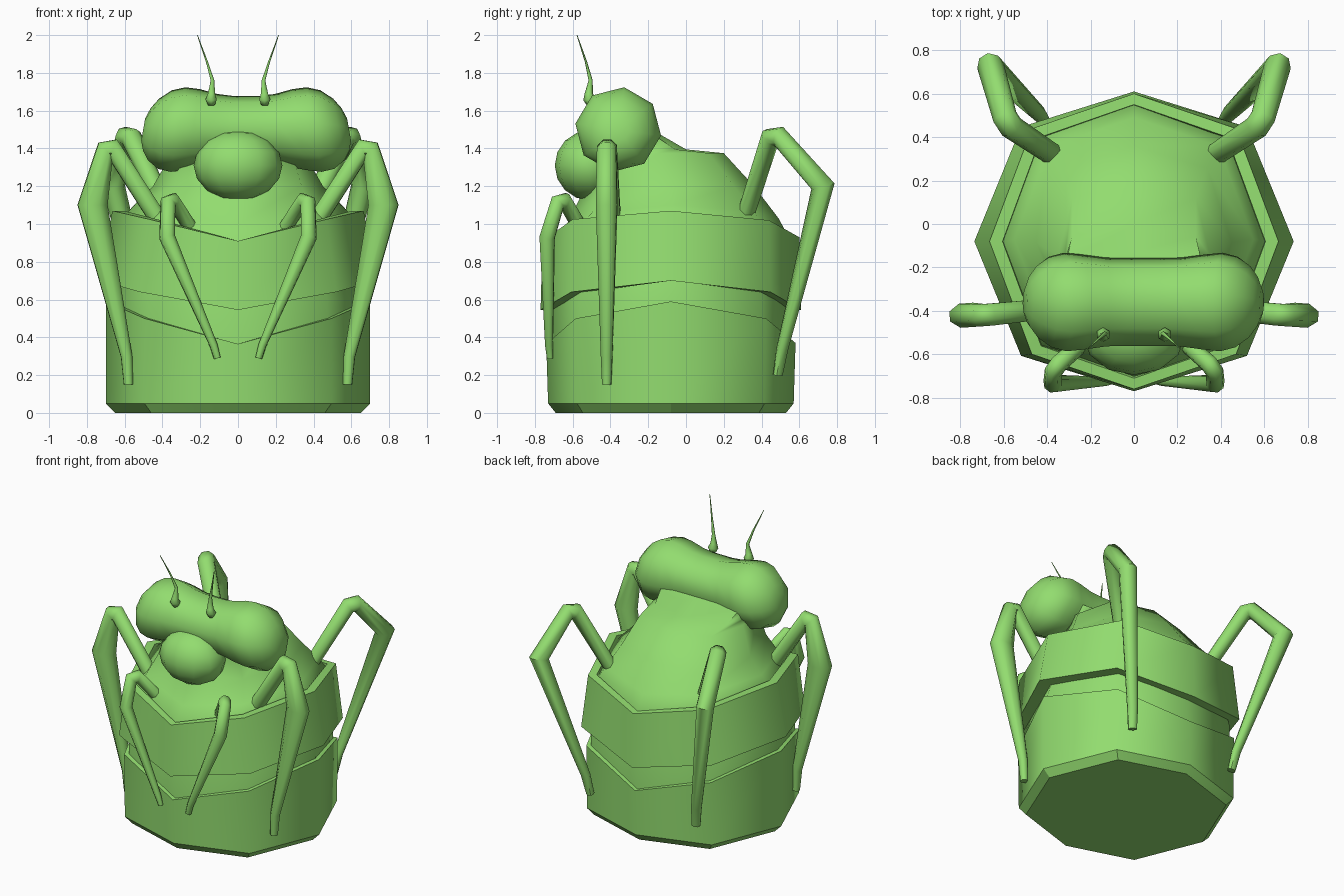
import bpy
import bmesh
from math import sin, cos, pi, radians
from mathutils import Vector

if "Cube" in bpy.data.objects:
    bpy.data.objects.remove(bpy.data.objects["Cube"], do_unlink=True)

GREEN = (0.29, 0.72, 0.16, 1)
green = bpy.data.materials.new("leaf green")
green.use_nodes = True
green.diffuse_color = GREEN
green.node_tree.nodes["Principled BSDF"].inputs["Base Color"].default_value = GREEN
CY = -0.08  # depth of the body axis


def finish(name, bm, angle):
    bmesh.ops.recalc_face_normals(bm, faces=bm.faces)
    mesh = bpy.data.meshes.new(name)
    bm.to_mesh(mesh)
    bm.free()
    mesh.materials.append(green)
    obj = bpy.data.objects.new(name, mesh)
    bpy.context.collection.objects.link(obj)
    bpy.ops.object.select_all(action='DESELECT')
    obj.select_set(True)
    bpy.context.view_layer.objects.active = obj
    bpy.ops.object.shade_smooth_by_angle(angle=radians(angle))


def loft(name, rings, angle=55):
    """Skin a list of equal-length point rings and cap both ends."""
    bm = bmesh.new()
    loops = [[bm.verts.new(p) for p in ring] for ring in rings]
    n = len(loops[0])
    for a, b in zip(loops, loops[1:]):
        for i in range(n):
            j = (i + 1) % n
            bm.faces.new((a[i], a[j], b[j], b[i]))
    bm.faces.new(loops[0])
    bm.faces.new(loops[-1])
    finish(name, bm, angle)


def octagon(rx, ry, heights, cy=CY, corner=1.0):
    """Eight-sided ring, deeper at its corners; corner widens them sideways.
    Heights run front, front corner, side, back corner, back."""
    if not isinstance(heights, tuple):
        heights = (heights,) * 5
    ring = []
    for i in range(8):
        wide, deep = (corner, 1.08) if i % 2 else (1, 1)
        ring.append(Vector((rx * wide * sin(i * pi / 4), cy - ry * deep * cos(i * pi / 4),
                            heights[min(i, 8 - i)])))
    return ring


def tube(name, pts, radii, normal, sides=8, angle=50):
    """Tapered tube; radii are pairs (in the bend plane, across it)."""
    normal = normal.normalized()
    rings = []
    for k, p in enumerate(pts):
        t = Vector()
        if k:
            t += (p - pts[k - 1]).normalized()
        if k < len(pts) - 1:
            t += (pts[k + 1] - p).normalized()
        side = normal.cross(t).normalized()
        across = t.normalized().cross(side)
        r, w = radii[k]
        rings.append([p + side * r * cos(a) + across * w * sin(a)
                      for a in [(i + 0.5) * 2 * pi / sides for i in range(sides)]])
    loft(name, rings, angle)


# Lower shell: chamfered base and a cup whose rim dips at front and back
loft("base_chamfer", [octagon(0.65, 0.61, 0), octagon(0.70, 0.65, 0.05)], 30)
lower_rim = (0.365, 0.5, 0.59, 0.5, 0.37)
loft("lower_shell", [
    octagon(0.70, 0.65, 0.05),
    octagon(0.70, 0.66, lower_rim),
    octagon(0.665, 0.625, lower_rim),
    octagon(0.65, 0.61, 0.3)])

# Abdomen core seen between the two shells
loft("abdomen", [octagon(0.67, 0.63, 0.2), octagon(0.67, 0.63, 0.6),
                 octagon(0.60, 0.58, 0.84)])

# Upper shell: overhanging band with an open rim
band_bottom = (0.545, 0.64, 0.70, 0.64, 0.545)
band_top = (0.91, 1.025, 1.07, 1.02, 0.93)
loft("upper_shell", [
    octagon(0.61, 0.58, band_bottom),
    octagon(0.735, 0.69, band_bottom),
    octagon(0.665, 0.68, band_top),
    octagon(0.605, 0.63, band_top),
    octagon(0.59, 0.60, 0.85)])

# Domed back that rises into a squarer neck: width, front, back, corner, height
dome = []
for rx, front, back, corner, z in (
        (0.605, -0.71, 0.55, 1, 0.84),
        (0.605, -0.71, 0.55, 1, (0.88, 0.99, 1.04, 0.99, 0.92)),
        (0.55, -0.63, 0.49, 1, (1.0, 1.06, 1.1, 1.07, 1.03)),
        (0.45, -0.53, 0.36, 1.06, 1.2), (0.35, -0.49, 0.2, 1.15, 1.375),
        (0.33, -0.48, 0.0, 1.22, 1.395), (0.36, -0.46, -0.13, 1.22, 1.47)):
    dome.append(octagon(rx, (back - front) / 2, z, (back + front) / 2, corner))
loft("dome_back", dome, 70)

# Dumbbell of the two joined eyes: offset from the middle, depth and height radii
half = ((0.545, 0.06, 0.06), (0.525, 0.115, 0.115), (0.49, 0.165, 0.165),
        (0.43, 0.21, 0.21), (0.36, 0.229, 0.226), (0.28, 0.221, 0.216),
        (0.17, 0.206, 0.19), (0.08, 0.204, 0.18))
profile = [(-u, d, h) for u, d, h in half] + list(reversed(half))
eye_rings = []
for u, d, h in profile:
    ring = []
    for i in range(8):
        a = radians(82) + i * pi / 4
        # The ends lean outward toward the bottom
        lean = -0.04 * sin(a) * (h / 0.226) * max(-1, min(1, u / 0.3))
        ring.append(Vector((0.043 + u + lean, -0.359 + d * cos(a), 1.5 + h * sin(a))))
    eye_rings.append(ring)
loft("eyes", eye_rings, 80)

# Rounded snout
bm = bmesh.new()
bmesh.ops.create_uvsphere(bm, u_segments=12, v_segments=8, radius=1)
for v in bm.verts:
    v.co = Vector((v.co.x * 0.235, v.co.y * 0.185 - 0.51, v.co.z * 0.185 + 1.31))
finish("snout", bm, 80)

# Legs: path on the left side, then section radii, mirrored to the right
legs = {
    "front_leg": (
        ((0.25, -0.56, 0.98), (0.37, -0.665, 1.16), (0.375, -0.735, 0.93),
         (0.13, -0.725, 0.36), (0.11, -0.72, 0.29)),
        ((0.04, 0.038), (0.045, 0.042), (0.042, 0.045), (0.022, 0.022), (0.016, 0.02))),
    "middle_leg": (
        ((0.40, -0.39, 0.99), (0.69, -0.42, 1.44), (0.77, -0.42, 1.1),
         (0.59, -0.42, 0.3), (0.58, -0.42, 0.15)),
        ((0.05, 0.05), (0.058, 0.055), (0.085, 0.06), (0.032, 0.033), (0.026, 0.026))),
    "back_leg": (
        ((0.36, 0.31, 1.03), (0.585, 0.46, 1.5), (0.66, 0.725, 1.2),
         (0.44, 0.51, 0.34), (0.42, 0.485, 0.2)),
        ((0.045, 0.052), (0.055, 0.058), (0.065, 0.062), (0.03, 0.037), (0.026, 0.03))),
}
for sign, label in ((1, "left"), (-1, "right")):
    for name, (path, radii) in legs.items():
        hip, knee, *shin = [Vector((sign * x, y, z)) for x, y, z in path]
        up, down = (hip - knee).normalized(), (shin[0] - knee).normalized()
        # The knee is blunted by two sections
        tube(f"{label}_{name}", [hip, knee + up * 0.05, knee + down * 0.05, *shin],
             [radii[0], radii[1], *radii[1:]], down.cross(up))

    # Antenna: round base, thin whip
    stem = [(0.14, -0.505, 1.63), (0.142, -0.51, 1.66), (0.14, -0.515, 1.69),
            (0.135, -0.505, 1.76), (0.165, -0.53, 1.86), (0.215, -0.577, 2.0)]
    sizes = (0.02, 0.034, 0.022, 0.011, 0.006, 0.002)
    tube(f"{label}_antenna", [Vector((sign * x, y, z)) for x, y, z in stem],
         [(s, s) for s in sizes], Vector((0, 1, 0)), sides=6, angle=70)
